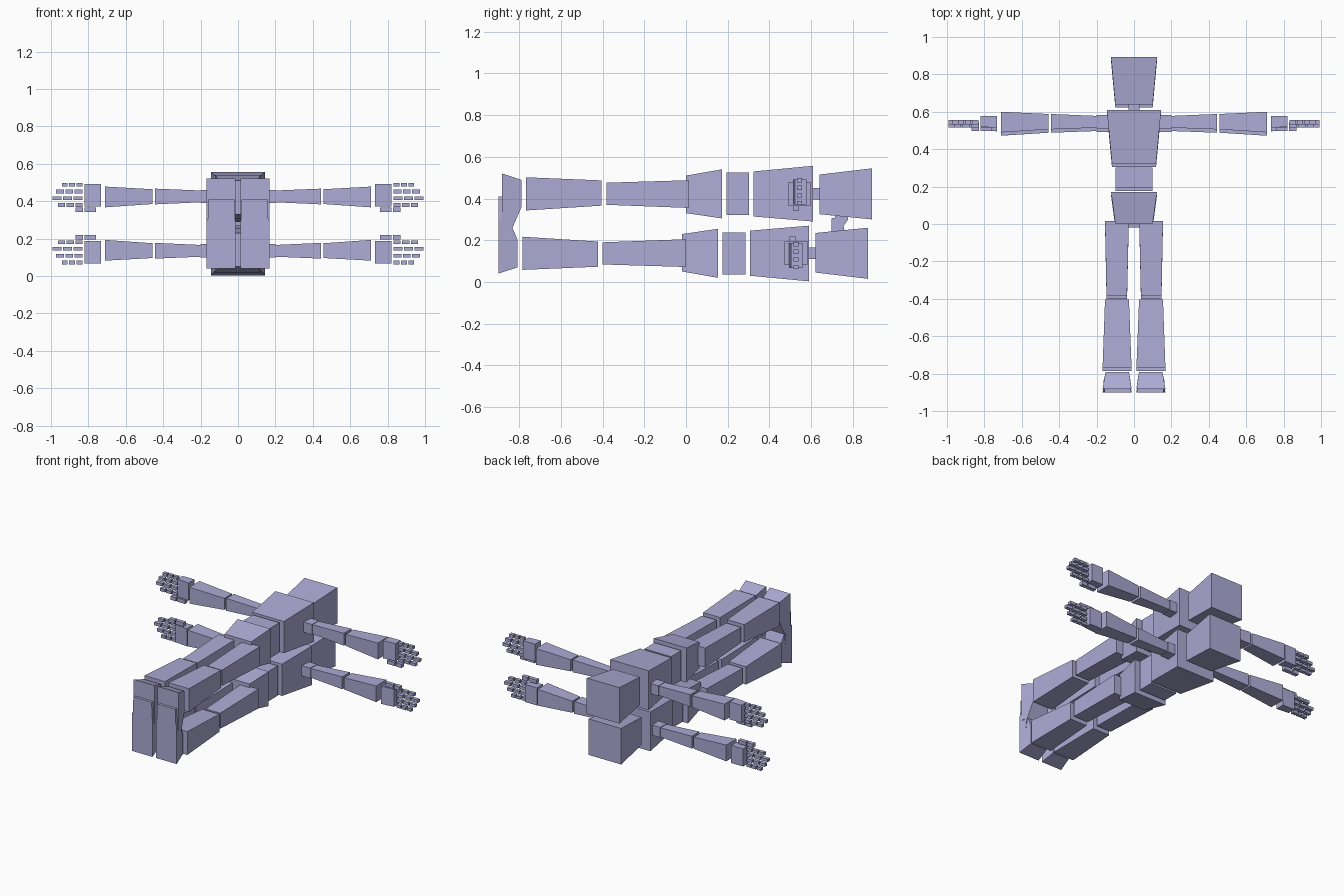
import bpy
import bmesh

if "Cube" in bpy.data.objects:
    bpy.data.objects.remove(bpy.data.objects["Cube"])

lavender = bpy.data.materials.new("lavender")
lavender.use_nodes = True
COLOR = (0.42, 0.41, 0.67, 1)
lavender.diffuse_color = COLOR
lavender.node_tree.nodes["Principled BSDF"].inputs["Base Color"].default_value = COLOR

SHIFT, FLIP = -0.018, 0.56   # offset of the lower figure and its mirror height


def loft(name, rings):
    """Solid joining two rings of matching points, capped at both ends."""
    bm = bmesh.new()
    a, b = [[bm.verts.new(p) for p in ring] for ring in rings]
    bm.faces.new(a)
    bm.faces.new(b)
    for i in range(len(a)):
        j = (i + 1) % len(a)
        bm.faces.new((a[i], a[j], b[j], b[i]))
    bmesh.ops.recalc_face_normals(bm, faces=bm.faces)
    mesh = bpy.data.meshes.new(name)
    bm.to_mesh(mesh)
    bm.free()
    mesh.materials.append(lavender)
    bpy.context.collection.objects.link(bpy.data.objects.new(name, mesh))


def add(name, rings, sides=(1,)):
    """Add the part to both figures, on the given sides."""
    for s in sides:
        tag = name if len(sides) == 1 else ("left_" if s > 0 else "right_") + name
        loft("upper_" + tag, [[(s * x, y, z) for x, y, z in r] for r in rings])
        loft("lower_" + tag, [[(s * x, y + SHIFT, FLIP - z) for x, y, z in r] for r in rings])


def along_y(y, x0, x1, z0, z1):
    return [(x0, y, z0), (x1, y, z0), (x1, y, z1), (x0, y, z1)]


def along_x(x, y0, y1, z0, z1):
    return [(x, y0, z0), (x, y1, z0), (x, y1, z1), (x, y0, z1)]


def along_z(z, x0, x1, y0, y1):
    return [(x0, y0, z), (x1, y0, z), (x1, y1, z), (x0, y1, z)]


BOTH = (1, -1)

# Head, neck and trunk
add("head", [along_y(.64, -.1, .1, .325, .515), along_y(.892, -.123, .123, .3, .545)])
add("nose", [[(x, .715, .33), (x, .78, .33), (x, .775, .295), (x, .74, .25), (x, .715, .255)]
             for x in (-.013, .013)])
add("neck", [along_y(.6, -.03, .03, .395, .45), along_y(.65, -.03, .03, .395, .45)])
add("chest", [along_y(.324, -.118, .118, .314, .53), along_y(.609, -.145, .145, .29, .557)])
add("abdomen", [along_y(.194, -.1, .1, .322, .525), along_y(.303, -.1, .1, .322, .525)])
add("pelvis", [along_y(0, -.1, .1, .33, .51), along_y(.172, -.123, .123, .305, .54)])

# Legs
add("thigh", [along_y(-.382, .037, .147, .37, .476), along_y(.015, .028, .155, .355, .488)], BOTH)
add("shin", [along_y(-.767, .013, .168, .343, .502), along_y(-.405, .027, .155, .366, .487)], BOTH)

# Feet: heel block tapering towards the ankle, then the toe block
heel = [[(x0, -.882, .52), (x1, -.79, .49), (x1, -.79, .357), (x2, -.832, .26), (x0, -.882, .26)]
        for x0, x1, x2 in ((.013, .027, .02), (.168, .152, .16))]
add("foot", heel, BOTH)
add("toe", [along_z(.26, .018, .162, -.882, -.835), along_z(.15, .02, .158, -.882, -.852)], BOTH)

# Arms
add("shoulder", [along_x(.11, .51, .582, .39, .46), along_x(.2, .51, .582, .39, .46)], BOTH)
add("upper_arm", [along_x(.2, .515, .578, .394, .457), along_x(.443, .506, .588, .383, .467)], BOTH)
add("forearm", [along_x(.457, .506, .588, .385, .464), along_x(.71, .49, .6, .367, .478)], BOTH)
add("palm", [along_x(.732, .513, .577, .372, .492), along_x(.822, .522, .577, .372, .492)], BOTH)

# Fingers: three segments each, from the outer finger to the index
for name, z, tip in (("little_finger", .488, .95), ("ring_finger", .452, .98),
                     ("middle_finger", .415, 1.0), ("index_finger", .379, .97)):
    step = (tip - .832) / 3
    for k in range(3):
        x = .832 + k * step
        add(f"{name}_{k + 1}", [along_x(e, .533, .557, z - .01, z + .01)
                                for e in (x, x + step - .008)], BOTH)

# Thumbs
for k, (x0, x1) in enumerate(((.76, .82), (.828, .87))):
    add(f"thumb_{k + 1}", [along_x(e, .515, .542, .341, .366) for e in (x0, x1)], BOTH)
